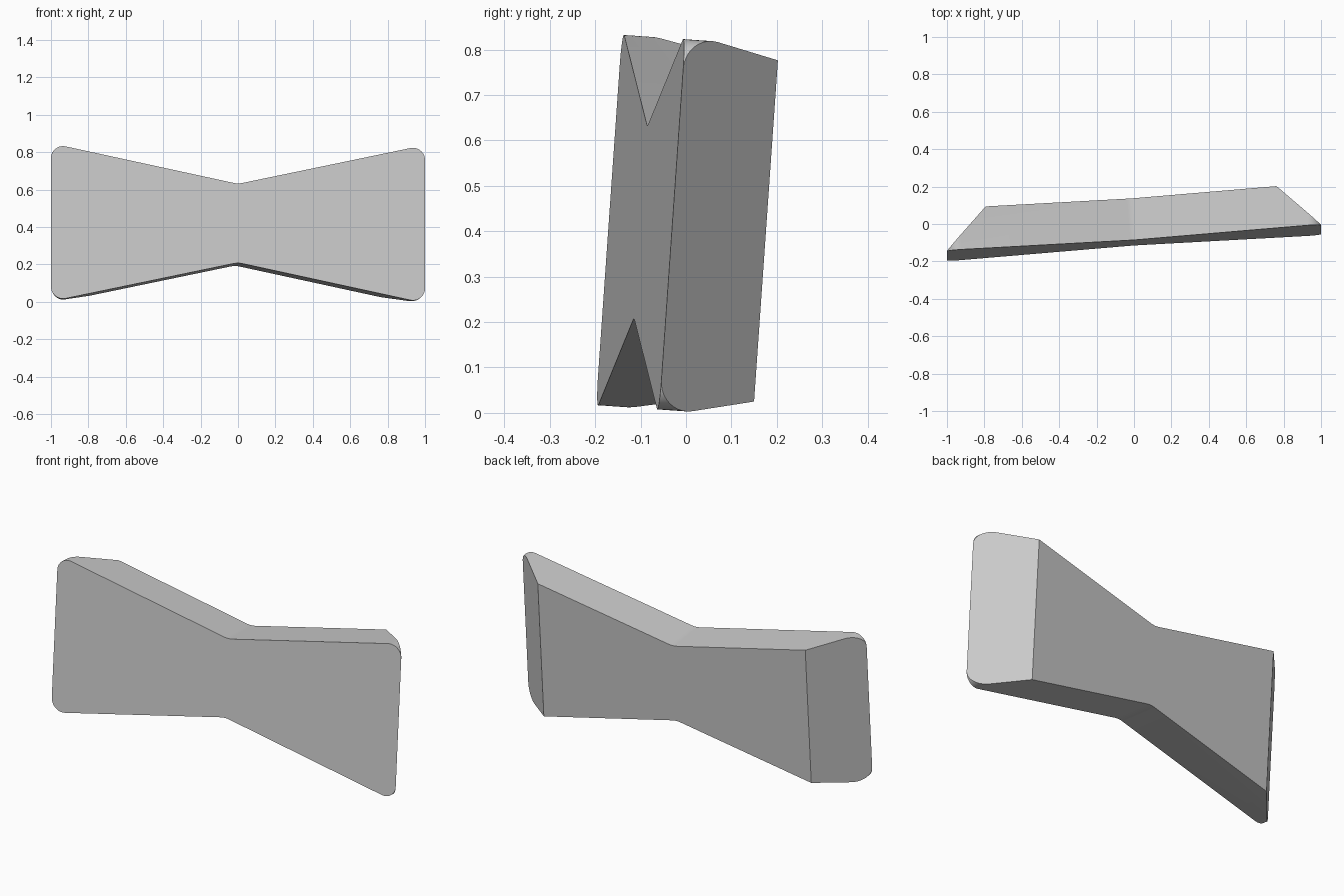
import bpy, bmesh, math
from mathutils import Vector, Matrix

if "Cube" in bpy.data.objects:
    bpy.data.objects.remove(bpy.data.objects["Cube"], do_unlink=True)

HALF, WAIST, END, DEPTH = 1.0025, 0.211, 0.424, 0.223
TILT = math.radians(4)


def fillet(prev, p, nxt, r, steps):
    """Points of a circular arc rounding the corner p."""
    a, b = (prev - p).normalized(), (nxt - p).normalized()
    half = a.angle(b) / 2
    centre = p + (a + b).normalized() * r / math.sin(half)
    reach = r / math.tan(half)
    start, end = p + a * reach - centre, p + b * reach - centre
    return [centre + start.slerp(end, i / steps).normalized() * r
            for i in range(steps + 1)]


# Bow-shaped outline with rounded ends and a softened waist
corners = [Vector(c) for c in (
    (-HALF, 0, -END), (0, 0, -WAIST), (HALF, 0, -END),
    (HALF, 0, END), (0, 0, WAIST), (-HALF, 0, END))]
outline = []
for i, p in enumerate(corners):
    radius = 0.12 if p.x == 0 else 0.065
    outline += fillet(corners[i - 1], p, corners[(i + 1) % len(corners)], radius, 10)

# Extrude the outline backwards
bm = bmesh.new()
front = bm.faces.new([bm.verts.new(p) for p in outline])
back = bmesh.ops.extrude_face_region(bm, geom=[front], use_keep_orig=True)
bmesh.ops.translate(bm, vec=(0, DEPTH, 0),
                    verts=[g for g in back["geom"] if isinstance(g, bmesh.types.BMVert)])

# Mitre both ends at 45 degrees
for side in (-1, 1):
    bmesh.ops.bisect_plane(
        bm, geom=bm.verts[:] + bm.edges[:] + bm.faces[:], dist=1e-5,
        plane_co=(side * HALF, 0, 0), plane_no=(side, 1, 0), clear_outer=True)
    bmesh.ops.holes_fill(bm, edges=[e for e in bm.edges if e.is_boundary], sides=0)
bmesh.ops.recalc_face_normals(bm, faces=bm.faces[:])

# Turn and lean the finished block
bm.transform(Matrix.Translation((0, -0.1, 0.42))
             @ Matrix.Rotation(-TILT, 4, "X") @ Matrix.Rotation(TILT, 4, "Z"))

mesh = bpy.data.meshes.new("bow_block")
bm.to_mesh(mesh)
bm.free()
block = bpy.data.objects.new("bow_block", mesh)
bpy.context.collection.objects.link(block)

# Plain grey finish
grey = bpy.data.materials.new("light_grey")
grey.use_nodes = True
colour = (0.6, 0.6, 0.6, 1)
grey.diffuse_color = colour
grey.node_tree.nodes["Principled BSDF"].inputs["Base Color"].default_value = colour
mesh.materials.append(grey)

bpy.context.view_layer.objects.active = block
block.select_set(True)
bpy.ops.object.shade_smooth_by_angle(angle=math.radians(20))
